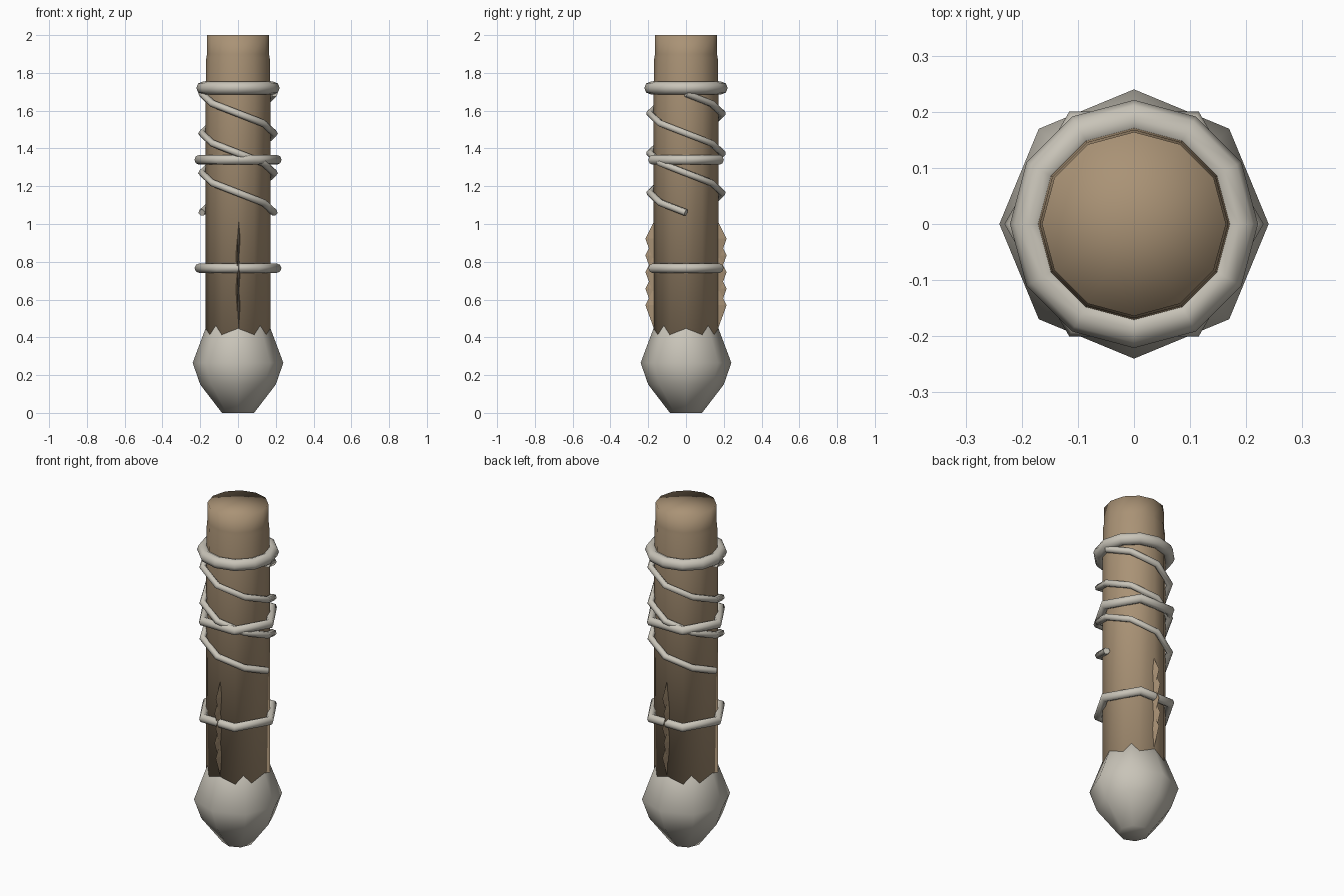
import bpy, bmesh
from math import sin, cos, pi

cube = bpy.data.objects.get("Cube")
if cube:
    bpy.data.objects.remove(cube, do_unlink=True)


def material(name, rgb):
    m = bpy.data.materials.new(name)
    m.use_nodes = True
    m.diffuse_color = (*rgb, 1)
    m.node_tree.nodes["Principled BSDF"].inputs["Base Color"].default_value = (*rgb, 1)
    return m


wood = material("warm brown", (0.40, 0.29, 0.18))
bone = material("pale grey", (0.58, 0.55, 0.48))


def finish(bm, name, mat, smooth=True):
    bmesh.ops.remove_doubles(bm, verts=bm.verts, dist=0.0005)
    bmesh.ops.recalc_face_normals(bm, faces=bm.faces)
    for f in bm.faces:
        f.smooth = smooth
    me = bpy.data.meshes.new(name)
    bm.to_mesh(me)
    bm.free()
    me.materials.append(mat)
    ob = bpy.data.objects.new(name, me)
    bpy.context.collection.objects.link(ob)
    return ob


def lathe(name, profile, sides, mat):
    """Revolve (radius, height) points around z."""
    bm = bmesh.new()
    rings = [[bm.verts.new((r * cos(2 * pi * i / sides), r * sin(2 * pi * i / sides), z))
              for i in range(sides)] for r, z in profile]
    for a, b in zip(rings, rings[1:]):
        for i in range(sides):
            j = (i + 1) % sides
            bm.faces.new((a[i], a[j], b[j], b[i]))
    return finish(bm, name, mat)


# Shaft with a slightly narrower top, and the faceted pommel that swallows its foot
lathe("shaft", [(0, 0.3), (0.172, 0.3), (0.172, 1.7), (0.168, 1.88),
                (0.164, 1.9), (0.164, 2.0), (0, 2.0)], 12, wood)
lathe("pommel", [(0, 0), (0.085, 0), (0.2, 0.15), (0.24, 0.265),
                 (0.13, 0.56), (0, 0.56)], 8, bone)

# Rings around the shaft
for name, z, major, minor, sides in (("top_ring", 1.72, 0.187, 0.034, 12),
                                     ("middle_ring", 1.34, 0.205, 0.026, 6),
                                     ("lower_ring", 0.766, 0.205, 0.025, 6)):
    bpy.ops.mesh.primitive_torus_add(location=(0, 0, z), major_radius=major, minor_radius=minor,
                                     major_segments=sides, minor_segments=8)
    ring = bpy.context.object
    ring.name = name
    ring.data.materials.append(bone)
    bpy.ops.object.shade_smooth()

# Two cords winding down opposite each other
for name, start in (("cord_a", pi), ("cord_b", 0)):
    cu = bpy.data.curves.new(name, "CURVE")
    cu.dimensions = "3D"
    cu.bevel_depth = 0.019
    cu.bevel_resolution = 1
    cu.use_fill_caps = True
    sp = cu.splines.new("POLY")
    steps = 12
    sp.points.add(steps)
    for i, p in enumerate(sp.points):
        a = start + i * pi / 4
        p.co = (0.192 * cos(a), 0.192 * sin(a), 1.69 - 0.63 * i / steps, 1)
    cu.materials.append(bone)
    bpy.context.collection.objects.link(bpy.data.objects.new(name, cu))

# Rows of overlapping thin splinters on the front and back
for name, side in (("front_splinters", -1), ("back_splinters", 1)):
    bm = bmesh.new()
    for k in range(5):
        z = 0.57 + 0.088 * k
        x = 0.004 * (-1) ** k
        tip = bm.verts.new((x, side * 0.215, z))
        base = [bm.verts.new((x + dx, side * 0.16, z + dz))
                for dx, dz in ((0, -0.15), (0.009, 0), (0, 0.11), (-0.009, 0))]
        bm.faces.new(base)
        for i in range(4):
            bm.faces.new((base[i], base[(i + 1) % 4], tip))
    finish(bm, name, wood, smooth=False)
